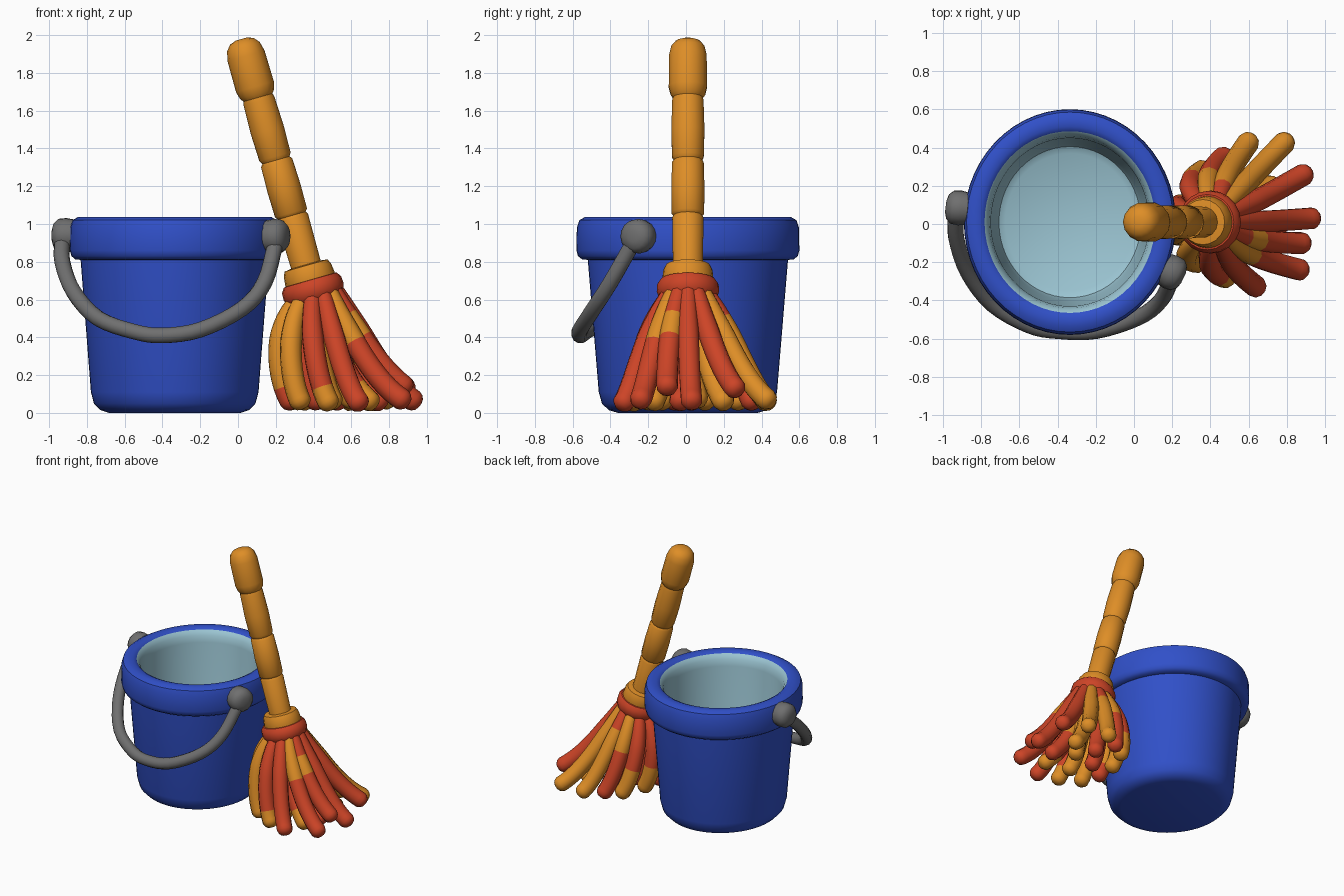
import bpy, bmesh, math
from mathutils import Vector, Matrix, Quaternion

cube = bpy.data.objects.get("Cube")
if cube:
    bpy.data.objects.remove(cube, do_unlink=True)


def material(name, rgb):
    m = bpy.data.materials.new(name)
    m.use_nodes = True
    m.diffuse_color = (*rgb, 1)
    m.node_tree.nodes["Principled BSDF"].inputs["Base Color"].default_value = (*rgb, 1)
    return m


BLUE = material("bucket blue", (0.03, 0.08, 0.58))
PALE = material("pale blue", (0.33, 0.56, 0.65))
GRAY = material("handle gray", (0.16, 0.16, 0.16))
ORANGE = material("orange", (0.73, 0.27, 0.02))
RED = material("red", (0.61, 0.058, 0.02))


def finish(name, bm, mats, angle=40):
    bmesh.ops.recalc_face_normals(bm, faces=bm.faces)
    me = bpy.data.meshes.new(name)
    bm.to_mesh(me)
    bm.free()
    for m in mats:
        me.materials.append(m)
    me.shade_smooth()
    me.set_sharp_from_angle(angle=math.radians(angle))
    ob = bpy.data.objects.new(name, me)
    bpy.context.collection.objects.link(ob)
    return ob


def skin(bm, rings, slots):
    """Bridge rings of points and cap both ends; slots gives each band's colour."""
    n = len(rings[0])
    vs = [[bm.verts.new(p) for p in r] for r in rings]
    for i in range(len(vs) - 1):
        a, b = vs[i], vs[i + 1]
        for k in range(n):
            j = (k + 1) % n
            bm.faces.new((a[k], a[j], b[j], b[k])).material_index = slots[i]
    bm.faces.new(vs[0][::-1]).material_index = slots[0]
    bm.faces.new(vs[-1]).material_index = slots[-1]


def circle(n):
    return [(math.cos(math.tau * k / n), math.sin(math.tau * k / n)) for k in range(n)]


def lathe(name, profile, matrix, mats, n=32, split=None):
    """Spin (radius, height) points; bands from index split use the second colour."""
    rings = [[matrix @ Vector((r * c, r * s, z)) for c, s in circle(n)] for r, z in profile]
    slots = [int(split is not None and i >= split) for i in range(len(profile) - 1)]
    bm = bmesh.new()
    skin(bm, rings, slots)
    return finish(name, bm, mats)


def sweep(name, pts, radii, mats, slots, n=10):
    """Tube along points, with a frame carried along the path."""
    rings, q, old = [], Quaternion(), Vector((0, 0, 1))
    for i, p in enumerate(pts):
        t = (pts[min(i + 1, len(pts) - 1)] - pts[max(i - 1, 0)]).normalized()
        q = old.rotation_difference(t) @ q
        old = t
        rings.append([p + q @ Vector((c * radii[i], s * radii[i], 0)) for c, s in circle(n)])
    bm = bmesh.new()
    skin(bm, rings, slots)
    return finish(name, bm, mats, 60)


def aim(pos, axis):
    return Matrix.Translation(pos) @ Vector((0, 0, 1)).rotation_difference(Vector(axis)).to_matrix().to_4x4()


# Bucket: one shell, blue outside and pale inside
outside = [(0.37, 0), (0.42, 0.015), (0.455, 0.05), (0.472, 0.11), (0.53, 0.81),
           (0.56, 0.813), (0.582, 0.83), (0.59, 0.86), (0.588, 0.98), (0.575, 1.02),
           (0.545, 1.037), (0.5, 1.037), (0.475, 1.025)]
inside = [(0.45, 0.99), (0.44, 0.94), (0.41, 0.16), (0.395, 0.11), (0.36, 0.09)]
lathe("bucket", outside + inside,
      Matrix.Translation((-0.335, 0.01, 0)) @ Matrix.Diagonal((0.94, 1, 1, 1)),
      [BLUE, PALE], 56, len(outside) - 1)

# Bail: pivots and the hanging handle
boss = [(0.06, -0.07), (0.085, -0.05), (0.092, -0.01), (0.088, 0.03), (0.065, 0.055), (0.03, 0.065)]
lathe("left_pivot", boss, aim((0.2, -0.255, 0.935), (0.9, -0.43, 0)), [GRAY], 16)
lathe("right_pivot", boss, aim((-0.92, 0.085, 0.94), (-0.99, 0.12, 0)), [GRAY], 16)


def spline(keys, steps=4):
    """Smooth path through the key points."""
    k = [Vector(p) for p in keys]
    k = [2 * k[0] - k[1]] + k + [2 * k[-1] - k[-2]]
    out = []
    for a, b, c, d in zip(k, k[1:], k[2:], k[3:]):
        for s in range(steps):
            t = s / steps
            out.append(0.5 * (2 * b + (c - a) * t + (2 * a - 5 * b + 4 * c - d) * t * t
                              + (3 * b - a - 3 * c + d) * t ** 3))
    return out + [k[-2]]


bail = spline([(-0.93, 0.07, 0.92), (-0.93, -0.07, 0.8), (-0.87, -0.25, 0.64),
               (-0.74, -0.42, 0.5), (-0.55, -0.53, 0.43), (-0.4, -0.56, 0.41),
               (-0.2, -0.56, 0.44), (0.02, -0.49, 0.55), (0.14, -0.4, 0.69), (0.2, -0.28, 0.9)])
sweep("bucket_handle", bail, [0.042] * len(bail), [GRAY], [0] * len(bail), 12)

# Mop stick: notched sections with a thicker grip, leaning on the rim
lean = aim((0.395, 0.01, 0.66), (-0.275, 0, 0.96))
stick = [(0.08, 0.05), (0.085, 0.385), (0.076, 0.4), (0.088, 0.415), (0.09, 0.55), (0.086, 0.69),
         (0.075, 0.705), (0.086, 0.725), (0.09, 0.87), (0.085, 1.03), (0.08, 1.05),
         (0.094, 1.07), (0.104, 1.11), (0.102, 1.28), (0.09, 1.33), (0.065, 1.36), (0.03, 1.372)]
lathe("mop_stick", stick, lean, [ORANGE], 14)
lathe("mop_socket", [(0.12, -0.02), (0.138, 0.03), (0.13, 0.1), (0.118, 0.125), (0.08, 0.13)],
      lean, [ORANGE], 20)
lathe("mop_band", [(0.12, -0.08), (0.15, -0.06), (0.165, -0.02), (0.163, 0.02), (0.145, 0.045), (0.1, 0.05)],
      lean, [RED], 20)

# Mop strands: angle around the band, tip, and colours from band to tip
strands = [
    (0, (0.93, 0.03, 0.065), "RRRRR"), (-25, (0.88, -0.1, 0.14), "RORRR"),
    (-45, (0.87, -0.24, 0.07), "OORRR"), (-68, (0.64, -0.33, 0.055), "RRRRR"),
    (-98, (0.48, -0.28, 0.055), "RRRRO"), (-132, (0.33, -0.2, 0.06), "OOOOO"),
    (-165, (0.28, -0.06, 0.06), "OOOOR"), (160, (0.29, 0.1, 0.06), "RRROO"),
    (128, (0.36, 0.28, 0.06), "RRROO"), (100, (0.47, 0.35, 0.06), "OORRR"),
    (75, (0.6, 0.43, 0.06), "ROOOO"), (50, (0.79, 0.43, 0.07), "OOOOO"),
    (25, (0.89, 0.26, 0.13), "RRRRR"),
    # inner filling strands
    (-15, (0.75, -0.03, 0.06), "OOORR"), (-55, (0.7, -0.17, 0.06), "OORRO"),
    (40, (0.72, 0.2, 0.06), "RROOO"), (85, (0.53, 0.2, 0.06), "RRRRR"),
    (-95, (0.5, -0.13, 0.06), "OOOOO"), (180, (0.42, 0.03, 0.06), "RRRRR"),
    (5, (0.6, 0.06, 0.07), "OOOOO"),
]
STEPS = 20
for i, (deg, tip, colours) in enumerate(strands):
    inner = i > 12
    u = Vector((math.cos(math.radians(deg)), math.sin(math.radians(deg)), 0))
    hub = Vector((0.41, 0.01, 0))
    p0 = hub + u * (0.05 if inner else 0.105) + Vector((0, 0, 0.62 + 0.03 * u.x))
    p1 = hub + u * (0.1 if inner else 0.25) + Vector((0, 0, 0.42))
    p3 = Vector(tip)
    p2 = p1.lerp(p3, 0.45)
    p2.z = tip[2] + 0.1
    path, radii = [], []
    for s in range(STEPS + 1):
        t = s / STEPS
        path.append(p0 * (1 - t) ** 3 + p1 * 3 * t * (1 - t) ** 2 + p2 * 3 * t * t * (1 - t) + p3 * t ** 3)
        radii.append(0.044 + 0.014 * min(1, t * 3))
    # rounded tip
    out = (path[-1] - path[-2]).normalized()
    for push, r in ((0.02, 0.05), (0.036, 0.034), (0.042, 0.014)):
        path.append(p3 + out * push)
        radii.append(r)
    slots = ["OR".index(colours[min(len(colours) - 1, s * len(colours) // STEPS)])
             for s in range(len(path) - 1)]
    sweep(f"mop_strand_{i + 1}", path, radii, [ORANGE, RED], slots)
